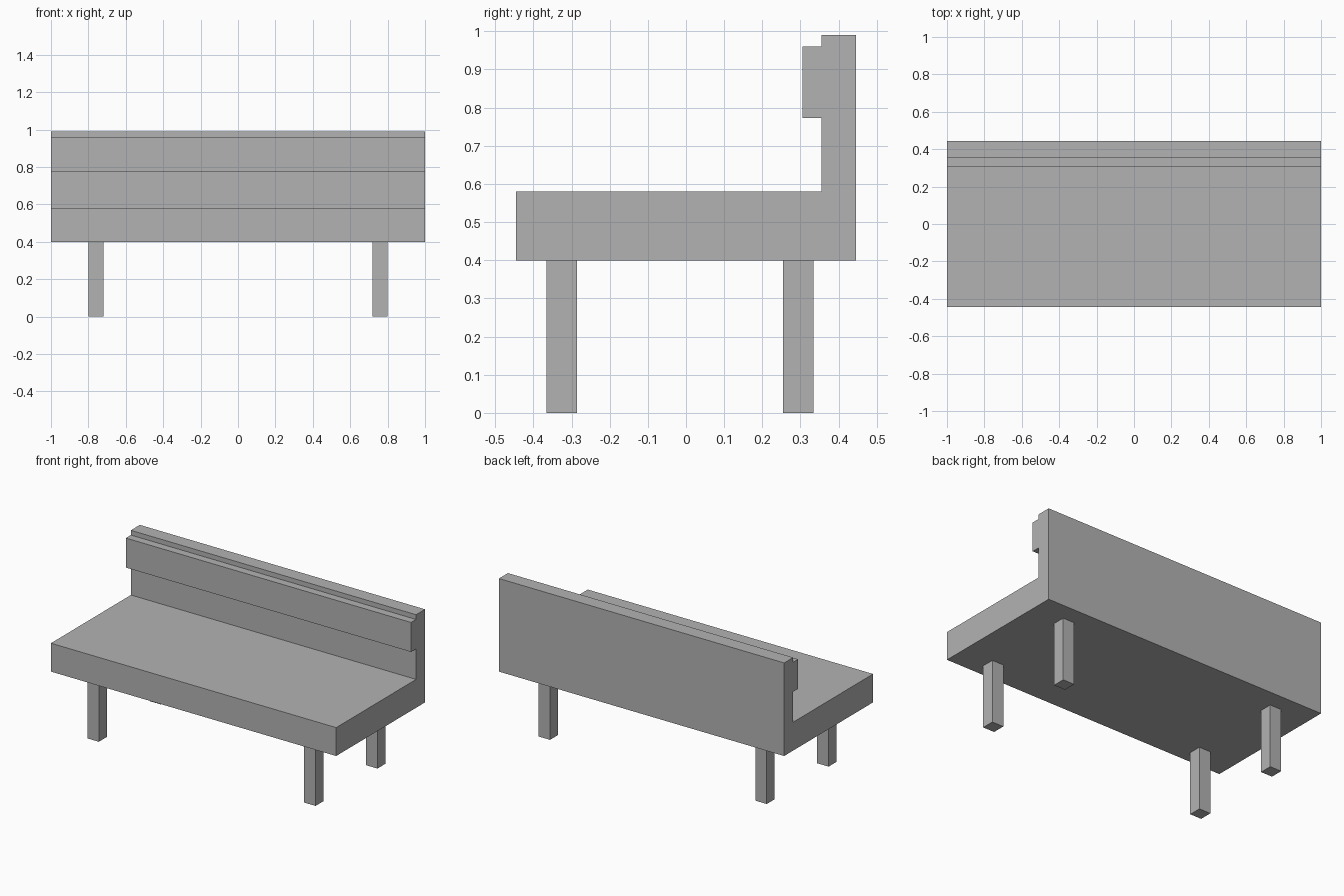
import bpy
import bmesh
from mathutils import Matrix, Vector

default = bpy.data.objects.get("Cube")
if default:
    bpy.data.objects.remove(default, do_unlink=True)


def make_material(name, colour):
    mat = bpy.data.materials.new(name)
    mat.use_nodes = True
    mat.diffuse_color = colour
    mat.node_tree.nodes["Principled BSDF"].inputs["Base Color"].default_value = colour
    return mat


grey = make_material("plain grey", (0.45, 0.45, 0.45, 1))


def add_object(name, bm):
    bmesh.ops.recalc_face_normals(bm, faces=bm.faces)
    mesh = bpy.data.meshes.new(name)
    bm.to_mesh(mesh)
    bm.free()
    mesh.materials.append(grey)
    obj = bpy.data.objects.new(name, mesh)
    bpy.context.collection.objects.link(obj)
    return obj


def extrude_profile(name, profile, half_width):
    """Extrude a (y, z) side profile across x."""
    bm = bmesh.new()
    face = bm.faces.new([bm.verts.new((-half_width, y, z)) for y, z in profile])
    out = bmesh.ops.extrude_face_region(bm, geom=[face])
    verts = [g for g in out["geom"] if isinstance(g, bmesh.types.BMVert)]
    bmesh.ops.translate(bm, verts=verts, vec=(2 * half_width, 0, 0))
    # Close the starting end if the extrusion removed it
    rim = [e for e in bm.edges if e.is_boundary]
    if rim:
        bmesh.ops.holes_fill(bm, edges=rim)
    return add_object(name, bm)


def box(name, centre, size):
    bm = bmesh.new()
    matrix = Matrix.Translation(centre) @ Matrix.Diagonal(Vector((*size, 1)))
    bmesh.ops.create_cube(bm, size=1, matrix=matrix)
    return add_object(name, bm)


# Seat, backrest and raised back pad as one continuous side profile
front, back = -0.445, 0.445
rest, pad = 0.355, 0.305
under, seat_top, top = 0.40, 0.58, 0.99
pad_low, pad_high = 0.773, 0.96
extrude_profile("seat_and_backrest", [
    (front, under), (back, under), (back, top), (rest, top),
    (rest, pad_high), (pad, pad_high), (pad, pad_low), (rest, pad_low),
    (rest, seat_top), (front, seat_top),
], 1.0)

# Four square legs
leg = 0.08
for row, y in (("front", -0.326), ("back", 0.294)):
    for side, sign in (("left", 1), ("right", -1)):
        box(f"{row}_{side}_leg", (sign * 0.76, y, under / 2), (leg, leg, under))
